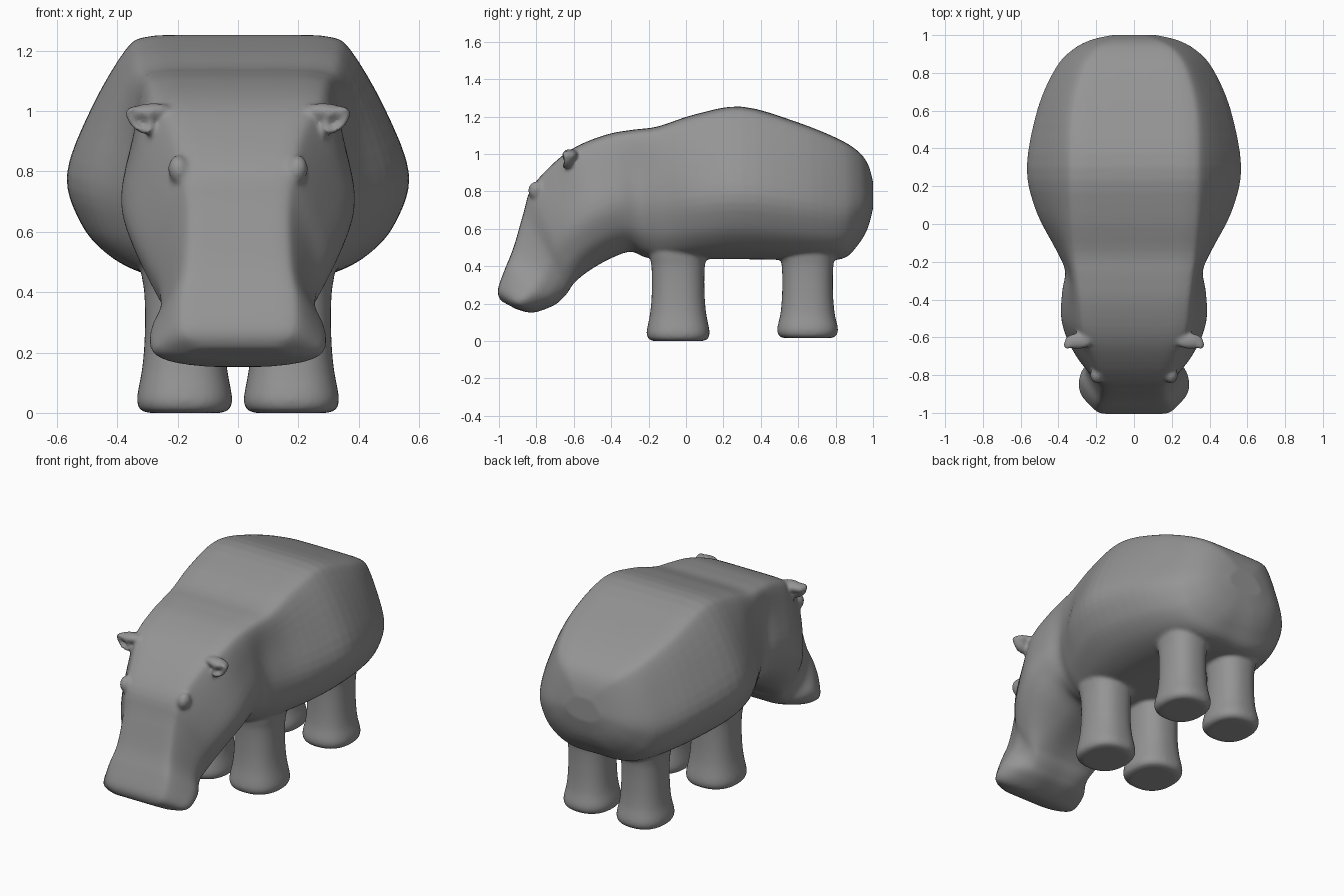
import bpy, bmesh, math
from mathutils import Vector, Matrix

if "Cube" in bpy.data.objects:
    bpy.data.objects.remove(bpy.data.objects["Cube"])

PARTS = []


def spline(pts, steps, closed=False):
    """Catmull-Rom resampling of tuples of any length."""
    pts = [Vector(p) for p in pts]
    n, out = len(pts), []
    for i in range(n if closed else n - 1):
        ids = [i - 1, i, i + 1, i + 2]
        ids = [k % n if closed else min(max(k, 0), n - 1) for k in ids]
        a, b, c, d = (pts[k] for k in ids)
        for s in range(steps):
            t = s / steps
            out.append(0.5 * (2 * b + (c - a) * t + (2 * a - 5 * b + 4 * c - d) * t * t
                              + (3 * b - a - 3 * c + d) * t ** 3))
    if not closed:
        out.append(pts[-1])
    return out


def finish(name, bm):
    bmesh.ops.recalc_face_normals(bm, faces=bm.faces)
    for f in bm.faces:
        f.smooth = True
    me = bpy.data.meshes.new(name)
    bm.to_mesh(me)
    bm.free()
    ob = bpy.data.objects.new(name, me)
    bpy.context.collection.objects.link(ob)
    PARTS.append(ob)
    return ob


def loft(name, rings):
    bm = bmesh.new()
    loops = [[bm.verts.new(p) for p in r] for r in rings]
    n = len(loops[0])
    for a, b in zip(loops, loops[1:]):
        for i in range(n):
            bm.faces.new((a[i], a[(i + 1) % n], b[(i + 1) % n], b[i]))
    for cap in (loops[0], loops[-1]):
        mid = bm.verts.new(sum((v.co for v in cap), Vector()) / n)
        for i in range(n):
            bm.faces.new((cap[i], cap[(i + 1) % n], mid))
    return finish(name, bm)


# body and head: top y, top z, bottom y, bottom z, half widths top / middle / bottom
SECTIONS = [
    (1.0, 0.85, 1.0, 0.71, 0.06, 0.12, 0.06),
    (0.975, 0.94, 0.97, 0.60, 0.14, 0.235, 0.12),
    (0.925, 1.01, 0.915, 0.51, 0.22, 0.33, 0.18),
    (0.82, 1.078, 0.83, 0.44, 0.29, 0.415, 0.24),
    (0.60, 1.168, 0.62, 0.435, 0.35, 0.51, 0.30),
    (0.30, 1.253, 0.30, 0.44, 0.365, 0.568, 0.33),
    (0.05, 1.212, 0.08, 0.44, 0.355, 0.518, 0.32),
    (-0.15, 1.147, -0.12, 0.44, 0.335, 0.415, 0.28),
    (-0.28, 1.13, -0.22, 0.45, 0.315, 0.365, 0.22),
    (-0.42, 1.105, -0.30, 0.48, 0.30, 0.38, 0.21),
    (-0.58, 1.043, -0.42, 0.435, 0.285, 0.387, 0.21),
    (-0.70, 0.958, -0.53, 0.37, 0.235, 0.357, 0.21),
    (-0.825, 0.82, -0.60, 0.31, 0.195, 0.305, 0.21),
    (-0.87, 0.68, -0.63, 0.265, 0.175, 0.265, 0.19),
    (-0.922, 0.50, -0.66, 0.23, 0.18, 0.257, 0.17),
    (-0.97, 0.38, -0.71, 0.19, 0.20, 0.29, 0.16),
    (-1.007, 0.27, -0.82, 0.152, 0.19, 0.28, 0.14),
    (-0.99, 0.215, -0.91, 0.172, 0.13, 0.18, 0.09),
]


def section(s):
    ty, tz, by, bz, wt, wm, wb = s
    half = [(0.45 * wt, 0), (0.83 * wt, 0.008), (1.02 * wt, 0.06),
            (wt + 0.6 * (wm - wt), 0.3), (wm, 0.57), (wb + 0.8 * (wm - wb), 0.77),
            (wb + 0.45 * (wm - wb), 0.89), (wb, 0.965), (0.6 * wb, 1)]
    ring = [(0, 0)] + half + [(0, 1)] + [(-x, t) for x, t in reversed(half)]
    return [(x, ty + (by - ty) * t, tz + (bz - tz) * t) for x, t in spline(ring, 4, True)]


loft("body_and_head", [section(s) for s in spline(SECTIONS, 4)])


# legs: height, radius scale
def leg(name, x, y, rx, ry, base):
    prof = [(base, 0.90), (base + 0.008, 1.08), (base + 0.03, 1.17), (base + 0.06, 1.17),
            (0.14, 1.06), (0.22, 1.0), (0.32, 0.98), (0.40, 1.0), (0.435, 1.04),
            (0.48, 1.08), (0.56, 1.0)]
    rings = []
    for z, k in spline(prof, 3):
        ring = []
        for i in range(32):
            c, s = math.cos(i * math.tau / 32), math.sin(i * math.tau / 32)
            e = 0.85
            ring.append((x + rx * k * math.copysign(abs(c) ** e, c),
                         y + ry * k * math.copysign(abs(s) ** e, s), z))
        rings.append(ring)
    loft(name, rings)


def blob(name, sx, loc, size, tilt, dent=0.0):
    """Ellipsoid tilted in the front plane, optionally hollowed at the front."""
    bm = bmesh.new()
    bmesh.ops.create_uvsphere(bm, u_segments=32, v_segments=24, radius=1)
    for v in bm.verts:
        r = math.hypot(v.co.x, v.co.z)
        if dent and v.co.y < 0 and r < 0.8:
            v.co.y += dent * (1 - (r / 0.8) ** 2)
    bm.transform(Matrix.Diagonal((sx, 1, 1, 1)) @ Matrix.Translation(loc)
                 @ Matrix.Rotation(tilt, 4, 'Y') @ Matrix.Diagonal((*size, 1)))
    finish(name, bm)


for side, sx in (("right", -1), ("left", 1)):
    leg("front_leg_" + side, sx * 0.177, -0.042, 0.134, 0.143, 0.0)
    leg("back_leg_" + side, sx * 0.18, 0.65, 0.127, 0.138, 0.016)
    blob("eye_" + side, sx, (0.195, -0.80, 0.805), (0.036, 0.044, 0.05), 0.15)
    blob("ear_" + side, sx, (0.325, -0.64, 0.97), (0.058, 0.04, 0.034), -0.8, 1.2)
    blob("ear_base_" + side, sx, (0.295, -0.62, 0.998), (0.075, 0.042, 0.028), 0.1)

# fuse every part into one smooth skin
with bpy.context.temp_override(active_object=PARTS[0], object=PARTS[0],
                               selected_objects=PARTS, selected_editable_objects=PARTS):
    bpy.ops.object.join()
hide = PARTS[0]
hide.name = "animal_skin"
mod = hide.modifiers.new("fuse", 'REMESH')
mod.mode = 'VOXEL'
mod.voxel_size = 0.01
mod.use_smooth_shade = True
mod = hide.modifiers.new("soften", 'SMOOTH')
mod.factor = 0.5
mod.iterations = 9

# dark grey skin
mat = bpy.data.materials.new("dark_grey")
mat.diffuse_color = (0.3, 0.3, 0.3, 1)
mat.use_nodes = True
mat.node_tree.nodes["Principled BSDF"].inputs["Base Color"].default_value = mat.diffuse_color
hide.data.materials.append(mat)
